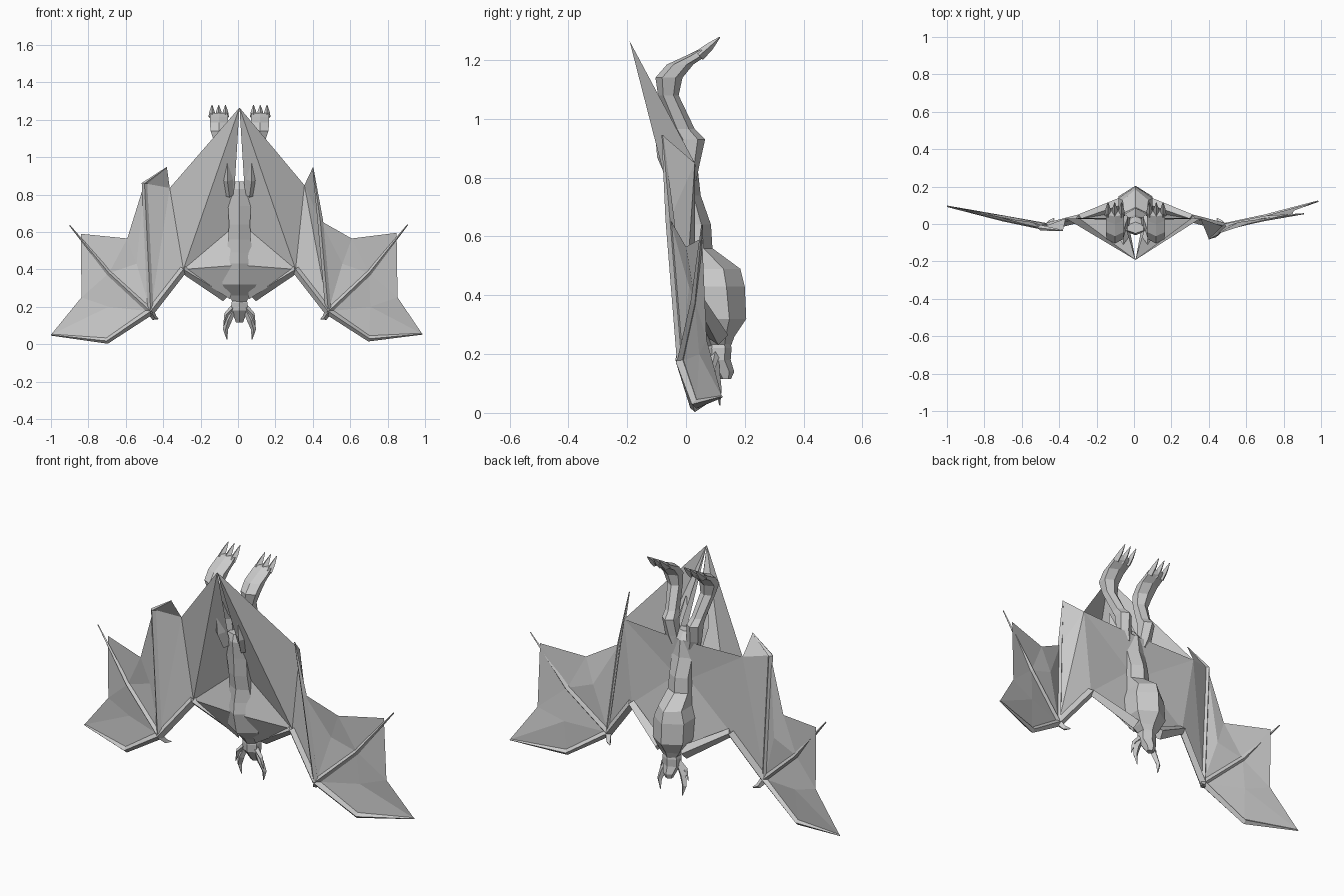
import bpy, math
from mathutils import Vector

CX = 0.008  # symmetry line of the figure


def make(name, verts, faces):
    me = bpy.data.meshes.new(name)
    me.from_pydata([tuple(v) for v in verts], [], faces)
    me.update()
    ob = bpy.data.objects.new(name, me)
    bpy.context.collection.objects.link(ob)
    return ob


def skin(name, rings):
    n = len(rings[0])
    verts = [v for r in rings for v in r]
    faces = [(i * n + j, i * n + (j + 1) % n, (i + 1) * n + (j + 1) % n, (i + 1) * n + j)
             for i in range(len(rings) - 1) for j in range(n)]
    faces += [tuple(reversed(range(n))), tuple(range(len(verts) - n, len(verts)))]
    return make(name, verts, faces)


def loft(name, secs, n=6):
    """Stack of horizontal rings: x, y, z, x radius, y radius."""
    return skin(name, [[(x + a * math.cos(t), y + b * math.sin(t), z)
                        for t in [(k + 0.5) * math.tau / n for k in range(n)]]
                       for x, y, z, a, b in secs])


def tube(name, pts, radii, n=4, flat=1.0):
    """Faceted bone along a path, flattened sideways by flat."""
    pts = [Vector(p) for p in pts]
    rings = []
    for i, (p, r) in enumerate(zip(pts, radii)):
        d = (pts[min(i + 1, len(pts) - 1)] - pts[max(i - 1, 0)]).normalized()
        ref = Vector((0, 1, 0)) if abs(d.y) < 0.9 else Vector((1, 0, 0))
        u = d.cross(ref).normalized()
        w = u.cross(d)
        rings.append([p + u * r * math.cos(t) + w * r * flat * math.sin(t)
                      for t in [k * math.tau / n for k in range(n)]])
    return skin(name, rings)


# Body: pelvis at the top, chest at the bottom
loft("body", [
    (CX, 0.11, 0.22, 0.035, 0.04), (CX, 0.105, 0.26, 0.07, 0.06),
    (CX, 0.09, 0.32, 0.105, 0.115), (CX, 0.075, 0.43, 0.105, 0.125),
    (CX, 0.07, 0.49, 0.08, 0.115), (CX, 0.03, 0.56, 0.07, 0.06),
    (CX, 0.02, 0.64, 0.065, 0.065), (CX, 0.0, 0.74, 0.07, 0.05),
    (CX, -0.01, 0.83, 0.08, 0.05), (CX, -0.02, 0.87, 0.05, 0.03)])

# Head with muzzle pointing down and forward
loft("head", [(CX, 0.135, 0.115, 0.022, 0.018), (CX, 0.13, 0.14, 0.032, 0.034),
              (CX, 0.11, 0.18, 0.048, 0.042), (CX, 0.11, 0.22, 0.05, 0.045),
              (CX, 0.11, 0.25, 0.04, 0.04)])


def wing(side, s, W):
    """W holds the joints that differ a little between the two wings."""
    E, K = Vector((CX + s * 0.30, 0.03, 0.40)), Vector((CX + s * 0.475, -0.015, 0.175))
    sh = Vector((CX + s * 0.07, 0.11, 0.26))
    f1, t1, f2, t2, f3, t3, inner = [Vector(W[k]) for k in
                                     ("f1", "t1", "f2", "t2", "f3", "t3", "inner")]
    # arm, thumb and fingers
    tube(side + "_upper_arm", [sh, E], [0.035, 0.022])
    tube(side + "_forearm", [E, K], [0.022, 0.022])
    tube(side + "_thumb", [K, (CX + s * 0.455, 0.01, 0.14), (CX + s * 0.435, 0.03, 0.135)],
         [0.02, 0.014, 0.003])
    tube(side + "_leading_finger", [K, f1, t1], [0.02, 0.016, 0.004])
    tube(side + "_middle_finger", [K, f2, t2], [0.016, 0.014, 0.003])
    tube(side + "_inner_finger", [K, f3, t3], [0.016, 0.015, 0.003])
    # outer membrane between fingers
    e1 = Vector((CX + s * 0.845, 0.07, 0.25))
    e2 = t2 + Vector((-s * 0.06, 0, -0.045))
    e3 = Vector((CX + s * 0.60, 0.0, 0.565))
    c1 = Vector((CX + s * 0.70, 0.045, 0.20))
    c2 = Vector((CX + s * 0.55, 0.01, 0.43))
    tail = Vector((CX, -0.192, 1.265))
    hip = Vector((CX, 0.035, 0.83))
    waist = Vector((CX + s * 0.04, 0.02, 0.62))
    chest = Vector((CX + s * 0.05, 0.07, 0.24))
    belly = Vector((CX + s * 0.04, -0.02, 0.42))
    rump = Vector((CX + s * 0.05, -0.03, 0.86))
    P = [K, f1, t1, e1, f2, e2, e3, c2, f3, t3, inner, E, c1]
    make(side + "_wing_membrane", P, [
        (0, 1, 12), (1, 2, 12), (2, 3, 12), (3, 4, 12), (4, 0, 12),
        (3, 5, 4), (4, 5, 6), (4, 6, 7), (0, 4, 7), (7, 6, 8), (0, 7, 8),
        (8, 9, 10), (0, 8, 10), (0, 10, 11)])
    # membrane between arm and body, with front fold running to the tail tip
    make(side + "_body_membrane", [E, inner, hip, chest, waist],
         [(0, 1, 4), (1, 2, 4), (0, 4, 3)])
    make(side + "_tail_membrane", [tail, inner, E, waist, belly, rump, chest],
         [(0, 1, 2), (0, 2, 3), (0, 3, 5), (2, 4, 3), (2, 6, 4)])


wing("right", 1, dict(f1=(0.70, 0.035, 0.03), t1=(0.985, 0.122, 0.055), f2=(0.70, 0.03, 0.38),
                      t2=(0.908, 0.055, 0.64), f3=(0.44, -0.055, 0.66),
                      t3=(0.40, -0.08, 0.945), inner=(0.355, 0.03, 0.85)))
wing("left", -1, dict(f1=(-0.70, 0.03, 0.018), t1=(-1.0, 0.095, 0.05), f2=(-0.69, 0.03, 0.38),
                      t2=(-0.90, 0.07, 0.635), f3=(-0.50, -0.02, 0.86),
                      t3=(-0.38, -0.035, 0.945), inner=(-0.365, 0.03, 0.835)))

for side, s in (("right", 1), ("left", -1)):
    X = lambda x: CX + s * x
    # ear: broad blade hanging down and curling out
    tube(side + "_ear", [(X(0.03), 0.10, 0.19), (X(0.06), 0.10, 0.13),
                         (X(0.075), 0.11, 0.08), (X(0.067), 0.115, 0.025)],
         [0.014, 0.02, 0.014, 0.002], flat=0.8)
    # small inner ear beside the muzzle
    tube(side + "_inner_ear", [(X(0.03), 0.10, 0.2), (X(0.07), 0.09, 0.16),
                               (X(0.085), 0.09, 0.10)], [0.016, 0.012, 0.002])
    # leg: thigh, knee, shin and heel
    loft(side + "_leg", [
        (X(0.05), 0.0, 0.79, 0.035, 0.035), (X(0.065), 0.01, 0.84, 0.04, 0.035),
        (X(0.075), 0.015, 0.93, 0.04, 0.05), (X(0.08), -0.01, 0.965, 0.035, 0.04),
        (X(0.10), -0.06, 1.08, 0.04, 0.035), (X(0.11), -0.058, 1.14, 0.052, 0.046),
        (X(0.11), -0.02, 1.185, 0.056, 0.045), (X(0.11), 0.035, 1.215, 0.056, 0.035),
        (X(0.11), 0.06, 1.235, 0.053, 0.02)], n=6)
    # thigh crease showing through the front fold
    tube(side + "_thigh", [(X(0.055), -0.03, 0.80), (X(0.065), -0.07, 0.88),
                           (X(0.065), -0.105, 1.0)], [0.035, 0.03, 0.004])
    # toes
    for i in range(3):
        x = 0.075 + i * 0.036
        tube(f"{side}_toe_{i + 1}", [(X(x), 0.045, 1.215), (X(x), 0.08, 1.245),
                                     (X(x), 0.115, 1.278)], [0.019, 0.014, 0.002])
